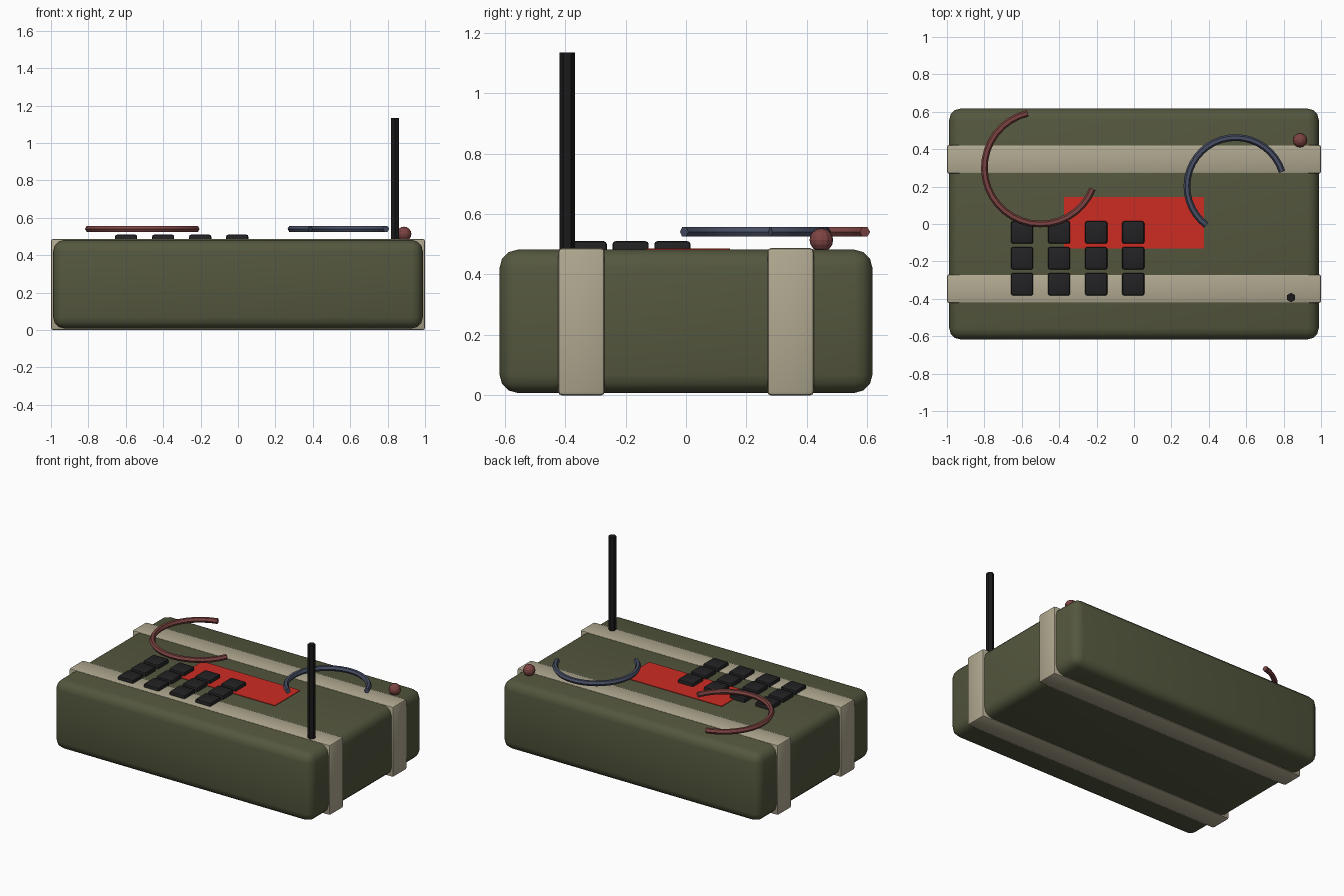
import bpy, math

if "Cube" in bpy.data.objects:
    bpy.data.objects.remove(bpy.data.objects["Cube"])


def material(name, srgb):
    m = bpy.data.materials.new(name)
    lin = [((c / 255 + 0.055) / 1.055) ** 2.4 for c in srgb]
    m.diffuse_color = (*lin, 1)
    m.use_nodes = True
    m.node_tree.nodes["Principled BSDF"].inputs["Base Color"].default_value = m.diffuse_color
    return m


OLIVE = material("olive", (84, 87, 62))
CANVAS = material("canvas", (176, 168, 144))
BLACK = material("black", (34, 34, 36))
DARK = material("antenna_black", (25, 25, 26))
RED = material("display_red", (205, 44, 35))
WIRE_RED = material("wire_red", (124, 68, 66))
WIRE_BLUE = material("wire_blue", (71, 78, 99))


def finish(name, mat, smooth=False):
    ob = bpy.context.object
    ob.name = name
    ob.data.materials.clear()
    ob.data.materials.append(mat)
    if smooth:
        bpy.ops.object.shade_smooth_by_angle(angle=math.radians(40))
    return ob


def box(name, x, y, z, mat, bevel=0, segments=1):
    """Box from (min, max) ranges, with optional rounded edges."""
    r = (x, y, z)
    bpy.ops.mesh.primitive_cube_add(size=1, location=[(a + b) / 2 for a, b in r])
    ob = bpy.context.object
    ob.scale = [b - a for a, b in r]
    bpy.ops.object.transform_apply(location=False, rotation=False, scale=True)
    if bevel:
        mod = ob.modifiers.new("bevel", "BEVEL")
        mod.width, mod.segments = bevel, segments
        bpy.ops.object.modifier_apply(modifier="bevel")
    return finish(name, mat, smooth=segments > 1)


def wire(name, cx, cy, radius, start, end, mat, steps=24):
    """Open arc of hexagonal wire lying flat above the case."""
    cu = bpy.data.curves.new(name, "CURVE")
    cu.dimensions = "3D"
    cu.bevel_depth, cu.bevel_resolution = 0.018, 1
    cu.use_fill_caps = True
    sp = cu.splines.new("POLY")
    sp.points.add(steps)
    for i, p in enumerate(sp.points):
        a = start + (end - start) * i / steps
        p.co = (cx + radius * math.cos(a), cy + radius * math.sin(a), 0.541, 1)
    ob = bpy.data.objects.new(name, cu)
    bpy.context.collection.objects.link(ob)
    bpy.ops.object.select_all(action="DESELECT")
    bpy.context.view_layer.objects.active = ob
    ob.select_set(True)
    bpy.ops.object.convert(target="MESH")
    finish(name, mat, smooth=True)


# Case and the two straps around it
box("case", (-0.988, 0.988), (-0.617, 0.617), (0.008, 0.482), OLIVE, 0.06, 3)
for name, y in (("front_strap", -0.346), ("back_strap", 0.346)):
    box(name, (-1, 1), (y - 0.077, y + 0.077), (0, 0.487), CANVAS, 0.012, 2)

# Display plate and keypad
box("display", (-0.375, 0.375), (-0.132, 0.145), (0.478, 0.486), RED)
for row in range(3):
    for col in range(4):
        x, y = -0.598 + 0.198 * col, -0.045 - 0.1385 * row
        box(f"key_{row}_{col}", (x - 0.059, x + 0.059), (y - 0.06, y + 0.06),
            (0.455, 0.51), BLACK, 0.01, 2)

# Antenna
bpy.ops.mesh.primitive_cylinder_add(vertices=6, radius=0.025, depth=0.675,
                                    location=(0.84, -0.393, 0.7975))
finish("antenna", DARK)

# Indicator bulb
bpy.ops.mesh.primitive_uv_sphere_add(segments=12, ring_count=8, radius=0.039,
                                     location=(0.888, 0.448, 0.514))
finish("bulb", WIRE_RED)

# Loose wires
wire("red_wire", -0.5, 0.3, 0.3, 1.8, 5.9, WIRE_RED)
wire("blue_wire", 0.543, 0.202, 0.26, 0.3, 4.07, WIRE_BLUE)
